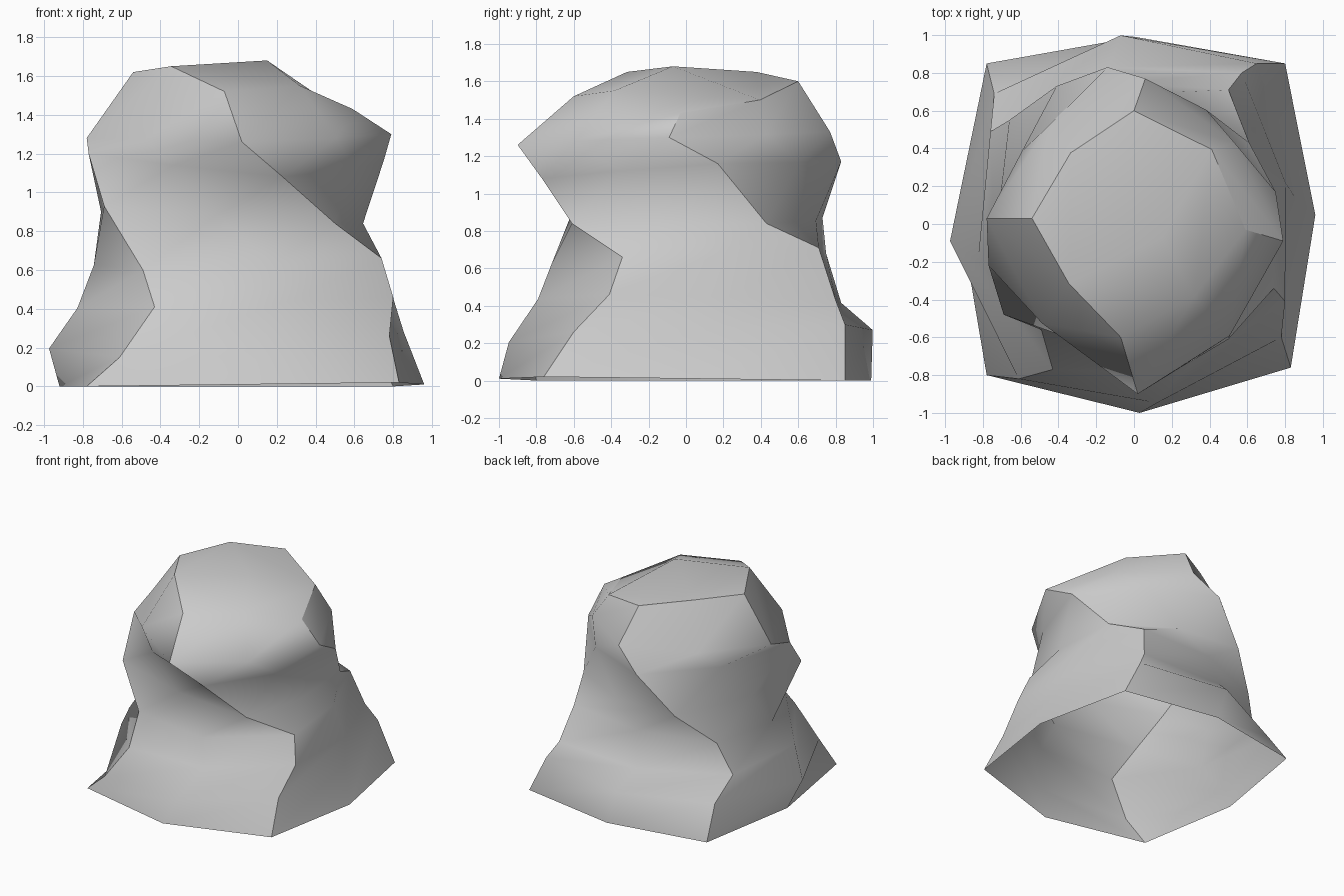
import bpy, bmesh
from mathutils import Vector

if "Cube" in bpy.data.objects:
    bpy.data.objects.remove(bpy.data.objects["Cube"], do_unlink=True)

grey = bpy.data.materials.new("light_grey")
grey.use_nodes = True
grey.diffuse_color = (0.6, 0.6, 0.6, 1)
grey.node_tree.nodes["Principled BSDF"].inputs["Base Color"].default_value = (0.6, 0.6, 0.6, 1)

# The four twisting corner ridges, from the ground to the crown
front_right = [(.83, -.76, .02), (.78, -.60, .26), (.80, -.41, .46), (.74, -.34, .66),
               (.50, -.61, .84), (.23, -.77, 1.08), (.02, -.90, 1.26), (-.07, -.60, 1.52)]
back_right = [(.80, .85, 0), (.65, .85, .30), (.57, .80, .43), (.50, .71, .71),
              (.61, .43, .84), (.75, .17, 1.16), (.79, -.09, 1.30), (.59, -.03, 1.43)]
back_left = [(-.78, .85, 0), (-.74, .69, .24), (-.76, .49, .40), (-.66, .55, .65),
             (-.41, .73, .87), (-.14, .83, 1.17), (.06, .77, 1.33), (0, .60, 1.60)]
front_left = [(-.78, -.80, 0), (-.61, -.82, .15), (-.43, -.77, .41), (-.49, -.56, .60),
              (-.69, -.48, .93), (-.77, -.22, 1.20), (-.78, .03, 1.28), (-.54, .03, 1.62)]
ridges = [front_right, back_right, back_left, front_left]

# How far the middle of each side swells out at each level, and its lift at the crown
swell = [(.145, .14, .12, .09, .09, .12, .14, .09),
         (.14, .23, .19, .12, .12, .13, .14, .16),
         (.14, .30, .24, .17, .16, .16, .15, .09),
         (.22, .24, .21, .27, .07, .13, .14, .05)]
lift = (.075, -.015, .04, .08)

bm = bmesh.new()
columns = []
for s in range(4):
    here, after = ridges[s], ridges[(s + 1) % 4]
    columns.append([bm.verts.new(p) for p in here])
    middle = []
    for level in range(8):
        a, b = Vector(here[level]), Vector(after[level])
        d = b - a
        out = Vector((d.y, -d.x, 0)).normalized()
        p = (a + b) / 2 + out * swell[s][level]
        if level == 7:
            p.z += lift[s]
        middle.append(bm.verts.new(p))
    columns.append(middle)

# Side walls, open at the bottom
for c in range(8):
    left, right = columns[c], columns[(c + 1) % 8]
    for r in range(7):
        bm.faces.new((left[r], right[r], right[r + 1], left[r + 1]))

# Domed crown of four quads
crown = [col[7] for col in columns]
peak = bm.verts.new((.15, -.07, 1.68))
for c in range(0, 8, 2):
    bm.faces.new((crown[c - 1], crown[c], crown[c + 1], peak))

# Smooth faces with sharp ridges; the crown flows into the right front side
for f in bm.faces:
    f.smooth = True
for c in range(0, 8, 2):
    for r in range(7):
        bm.edges.get((columns[c][r], columns[c][r + 1])).smooth = False
for c in range(2, 8):
    bm.edges.get((crown[c], crown[(c + 1) % 8])).smooth = False

mesh = bpy.data.meshes.new("twisted_shell")
bm.to_mesh(mesh)
bm.free()
mesh.materials.append(grey)
shell = bpy.data.objects.new("twisted_shell", mesh)
bpy.context.scene.collection.objects.link(shell)
